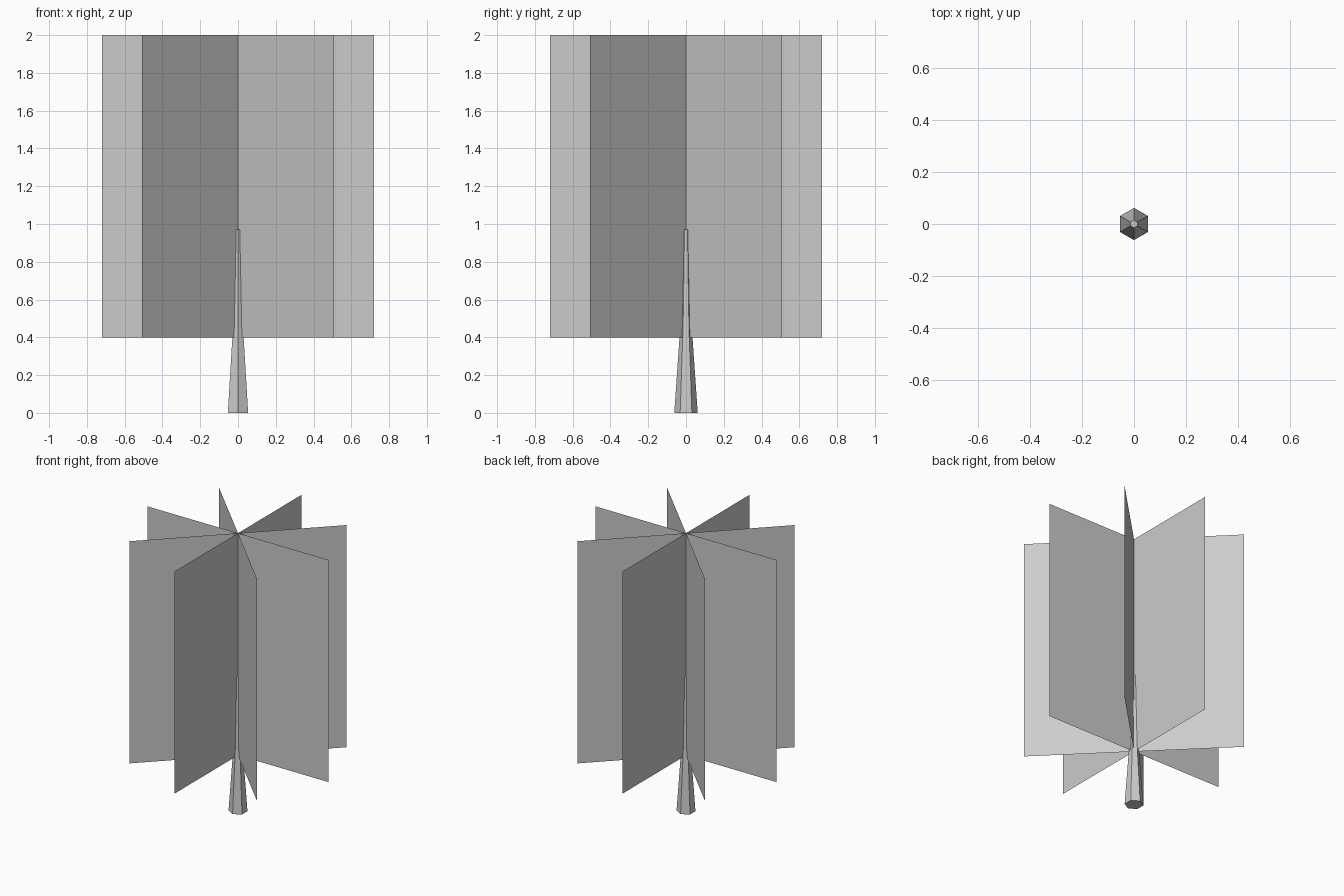
import bpy, bmesh
from math import cos, sin, pi

if "Cube" in bpy.data.objects:
    bpy.data.objects.remove(bpy.data.objects["Cube"])


def make_object(name, bm):
    mesh = bpy.data.meshes.new(name)
    bm.to_mesh(mesh)
    bm.free()
    obj = bpy.data.objects.new(name, mesh)
    bpy.context.collection.objects.link(obj)
    return obj


# Tapered six-sided trunk, corners on the y axis
bm = bmesh.new()
rings = []
for z, r in [(0, 0.062), (0.45, 0.031), (0.97, 0.015)]:
    rings.append([bm.verts.new((r * cos(pi / 2 + i * pi / 3),
                                r * sin(pi / 2 + i * pi / 3), z)) for i in range(6)])
for low, high in zip(rings, rings[1:]):
    for i in range(6):
        j = (i + 1) % 6
        bm.faces.new((low[i], low[j], high[j], high[i]))
bm.faces.new(rings[0][::-1])
bm.faces.new(rings[-1])
make_object("trunk", bm)

# Four upright foliage cards crossing on the trunk axis
HALF, BOTTOM, TOP = 0.72, 0.4, 2.0
for k in range(4):
    bm = bmesh.new()
    corners = [(-HALF, 0, BOTTOM), (HALF, 0, BOTTOM), (HALF, 0, TOP), (-HALF, 0, TOP)]
    bm.faces.new([bm.verts.new(c) for c in corners])
    card = make_object(f"foliage_card_{k + 1}", bm)
    card.rotation_euler.z = k * pi / 4
